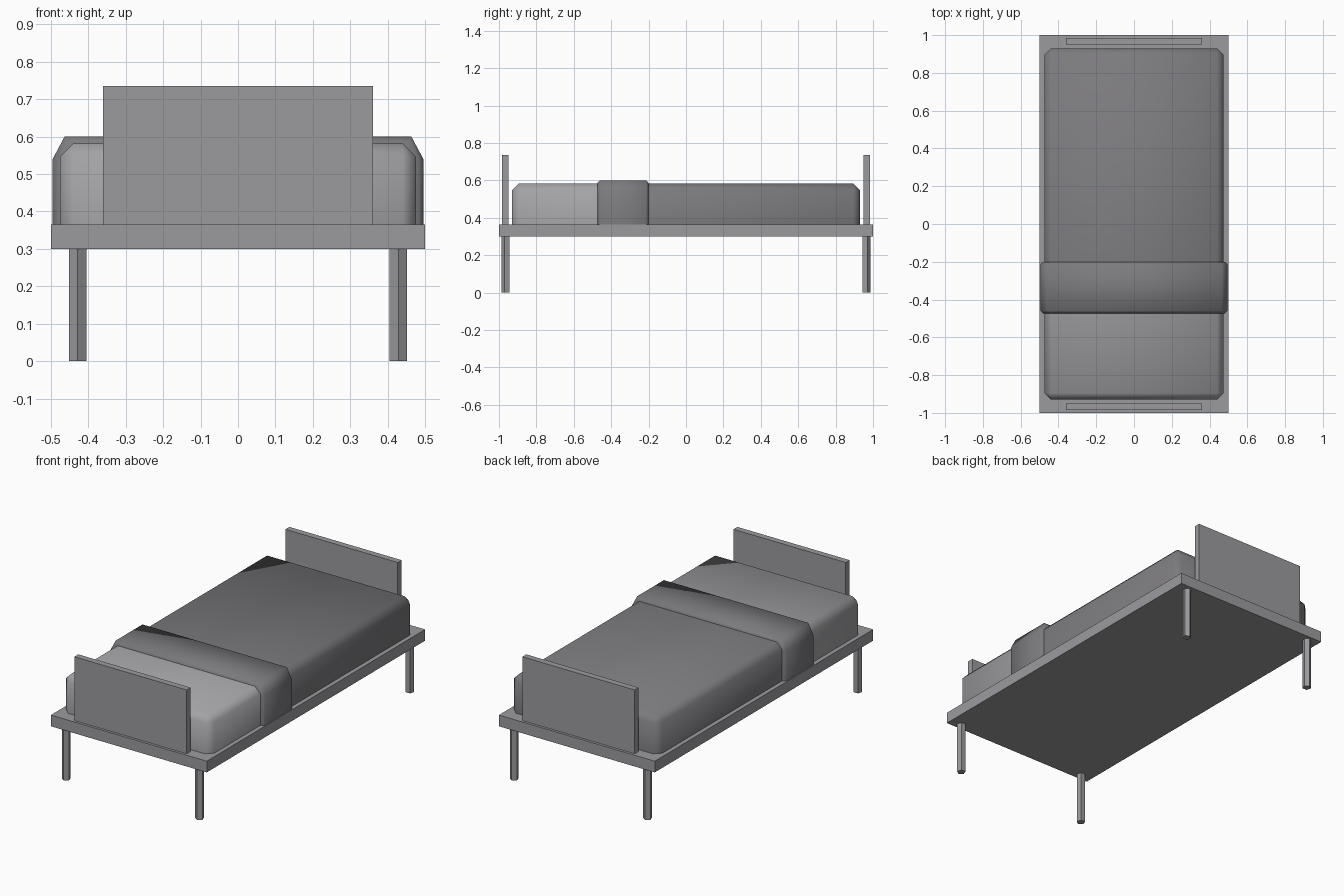
import bpy, bmesh, math
from mathutils import Matrix, Vector

cube = bpy.data.objects.get("Cube")
if cube:
    bpy.data.objects.remove(cube, do_unlink=True)


def material(name, rgb):
    m = bpy.data.materials.new(name)
    m.use_nodes = True
    m.diffuse_color = (*rgb, 1)
    bsdf = next(n for n in m.node_tree.nodes if n.type == 'BSDF_PRINCIPLED')
    bsdf.inputs["Base Color"].default_value = (*rgb, 1)
    return m


FRAME = material("frame grey", (0.33, 0.325, 0.345))
SHEET = material("sheet light grey", (0.37, 0.368, 0.385))
BLANKET = material("blanket dark grey", (0.2, 0.195, 0.208))


def finish(name, bm, mats, smooth=False):
    bmesh.ops.recalc_face_normals(bm, faces=bm.faces)
    me = bpy.data.meshes.new(name)
    bm.to_mesh(me)
    bm.free()
    for m in mats:
        me.materials.append(m)
    ob = bpy.data.objects.new(name, me)
    bpy.context.collection.objects.link(ob)
    if smooth:
        bpy.ops.object.select_all(action='DESELECT')
        ob.select_set(True)
        bpy.context.view_layer.objects.active = ob
        bpy.ops.object.shade_smooth_by_angle(angle=math.radians(60))
    return ob


def box(lo, hi):
    lo, hi = Vector(lo), Vector(hi)
    bm = bmesh.new()
    bmesh.ops.create_cube(bm, size=1, matrix=Matrix.Translation((lo + hi) / 2)
                          @ Matrix.Diagonal((*(hi - lo), 1)))
    return bm


BASE, DECK = 0.3, 0.365

# Bed frame slab
finish("bed_frame", box((-0.5, -1, BASE), (0.5, 1, DECK)), [FRAME])

# Upright boards and five-sided legs at both ends
for end, side in (("front", -1), ("back", 1)):
    y = side * 0.967
    finish(end + "_board",
           box((-0.36, y - 0.018, DECK), (0.36, y + 0.018, 0.735)), [FRAME])
    for hand, x in (("left", 0.428), ("right", -0.428)):
        bm = bmesh.new()
        turn = Matrix.Rotation(side * math.pi / 2, 4, 'Z')
        # first corner of the section points out of the bed end
        ring = [bm.verts.new(turn @ Vector((0.024 * math.cos(a), 0.024 * math.sin(a), 0))
                             + Vector((x, side * 0.963, 0)))
                for a in (math.tau * i / 5 for i in range(5))]
        face = bm.faces.new(ring)
        up = bmesh.ops.extrude_face_region(bm, geom=[face])["geom"]
        bmesh.ops.translate(bm, vec=(0, 0, BASE),
                            verts=[v for v in up if isinstance(v, bmesh.types.BMVert)])
        finish(f"{end}_{hand}_leg", bm, [FRAME])

# Mattress with a chamfered rim, the rear part covered by the blanket
bm = box((-0.475, -0.93, DECK), (0.475, 0.93, 0.582))
rim = [e for e in bm.edges if max(v.co.z for v in e.verts) > 0.5]
bmesh.ops.bevel(bm, geom=rim, offset=0.035, segments=1, affect='EDGES', profile=0.5)
bmesh.ops.bisect_plane(bm, geom=bm.verts[:] + bm.edges[:] + bm.faces[:],
                       plane_co=(0, -0.21, 0), plane_no=(0, 1, 0))
for f in bm.faces:
    f.material_index = int(f.calc_center_median().y > -0.21)
finish("mattress_and_blanket", bm, [SHEET, BLANKET], smooth=True)

# Folded blanket band across the mattress
bm = bmesh.new()
half = [(0.495, DECK), (0.495, 0.54), (0.463, 0.6)]
outline = half + [(-x, z) for x, z in reversed(half)]
face = bm.faces.new([bm.verts.new((x, -0.473, z)) for x, z in outline])
back = bmesh.ops.extrude_face_region(bm, geom=[face])["geom"]
bmesh.ops.translate(bm, vec=(0, 0.273, 0),
                    verts=[v for v in back if isinstance(v, bmesh.types.BMVert)])
rim = [e for e in bm.edges
       if abs(e.verts[0].co.y - e.verts[1].co.y) < 0.01
       and max(v.co.z for v in e.verts) > 0.5]
bmesh.ops.bevel(bm, geom=rim, offset=0.014, segments=1, affect='EDGES', profile=0.5)
finish("blanket_fold", bm, [BLANKET], smooth=True)
